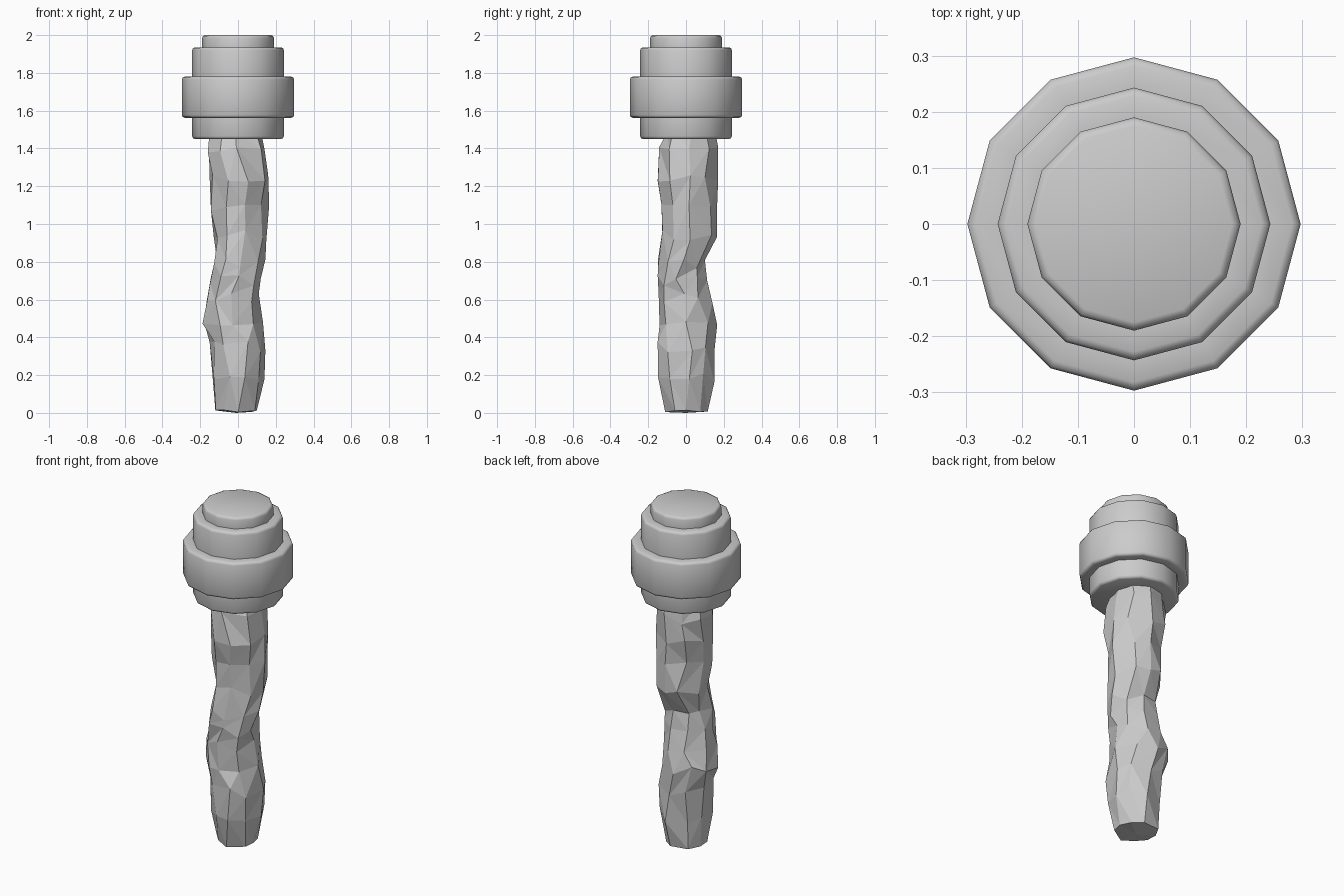
import bpy, math, random
from mathutils import Vector

if "Cube" in bpy.data.objects:
    bpy.data.objects.remove(bpy.data.objects["Cube"])

random.seed(4)


def make_object(name, verts, faces):
    mesh = bpy.data.meshes.new(name)
    mesh.from_pydata(verts, [], faces)
    mesh.update()
    obj = bpy.data.objects.new(name, mesh)
    bpy.context.collection.objects.link(obj)
    return obj


def ring_faces(rings, n):
    return [(r * n + i, r * n + (i + 1) % n, (r + 1) * n + (i + 1) % n, (r + 1) * n + i)
            for r in range(rings - 1) for i in range(n)]


# Stepped head: 12-sided turned profile with chamfered collars
def step(radius, z0, z1, bevel_low, bevel_high, b=0.015):
    low = [(radius - b, z0), (radius - b * 0.3, z0 + b * 0.3), (radius, z0 + b)]
    high = [(radius, z1 - b), (radius - b * 0.3, z1 - b * 0.3), (radius - b, z1)]
    return (low if bevel_low else [(radius, z0)]) + (high if bevel_high else [(radius, z1)])


profile = (step(0.243, 1.45, 1.562, True, False) + step(0.297, 1.562, 1.78, True, True)
           + step(0.243, 1.78, 1.935, False, True) + step(0.19, 1.935, 2.0, False, True))
N = 12
verts = [(r * math.cos(math.tau * i / N), r * math.sin(math.tau * i / N), z)
         for r, z in profile for i in range(N)]
faces = ring_faces(len(profile), N)
faces += [tuple(reversed(range(N))), tuple(range(len(verts) - N, len(verts)))]
head = make_object("stepped_head", verts, faces)
bpy.context.view_layer.objects.active = head
head.select_set(True)
bpy.ops.object.shade_smooth_by_angle(angle=math.radians(50))
head.select_set(False)

# Gnarled handle: height, left, right, front and back extent of each ring
sections = [
    (0.01, -0.120, 0.100, -0.110, 0.115), (0.19, -0.135, 0.140, -0.148, 0.150),
    (0.35, -0.150, 0.145, -0.150, 0.150), (0.49, -0.188, 0.132, -0.140, 0.165),
    (0.61, -0.165, 0.110, -0.145, 0.140), (0.70, -0.148, 0.120, -0.150, 0.112),
    (0.79, -0.126, 0.145, -0.148, 0.100), (0.94, -0.128, 0.150, -0.125, 0.165),
    (1.10, -0.143, 0.165, -0.130, 0.165), (1.25, -0.150, 0.160, -0.150, 0.170),
    (1.38, -0.160, 0.140, -0.142, 0.170), (1.49, -0.150, 0.120, -0.100, 0.155),
]
N = 9


def fit(values, lo, hi):
    a, b = min(values), max(values)
    return [lo + (v - a) / (b - a) * (hi - lo) for v in values]


verts = []
for k, (z, x0, x1, y0, y1) in enumerate(sections):
    end = k in (0, len(sections) - 1)
    pts = []
    for i in range(N):
        a = math.tau * (i + random.uniform(-0.2, 0.2) + 0.15 * math.sin(k)) / N
        r = random.uniform(0.93, 1.06)
        pts.append((r * math.cos(a), r * math.sin(a)))
    xs = fit([p[0] for p in pts], x0, x1)
    ys = fit([p[1] for p in pts], y0, y1)
    verts += [(x, y, z + (random.uniform(-0.007, 0.007) if end else random.uniform(-0.03, 0.03)))
              for x, y in zip(xs, ys)]

# Split every side panel along an alternating diagonal for the faceted look
faces = []
for a, b, c, d in ring_faces(len(sections), N):
    faces += random.choice([[(a, b, c), (a, c, d)], [(a, b, d), (b, c, d)]])
bottom, top = len(verts), len(verts) + 1
verts += [(-0.01, 0.0, 0.0), (-0.015, 0.03, 1.5)]
base = bottom - N
for i in range(N):
    j = (i + 1) % N
    faces += [(j, i, bottom), (base + i, base + j, top)]
make_object("gnarled_handle", verts, faces)
